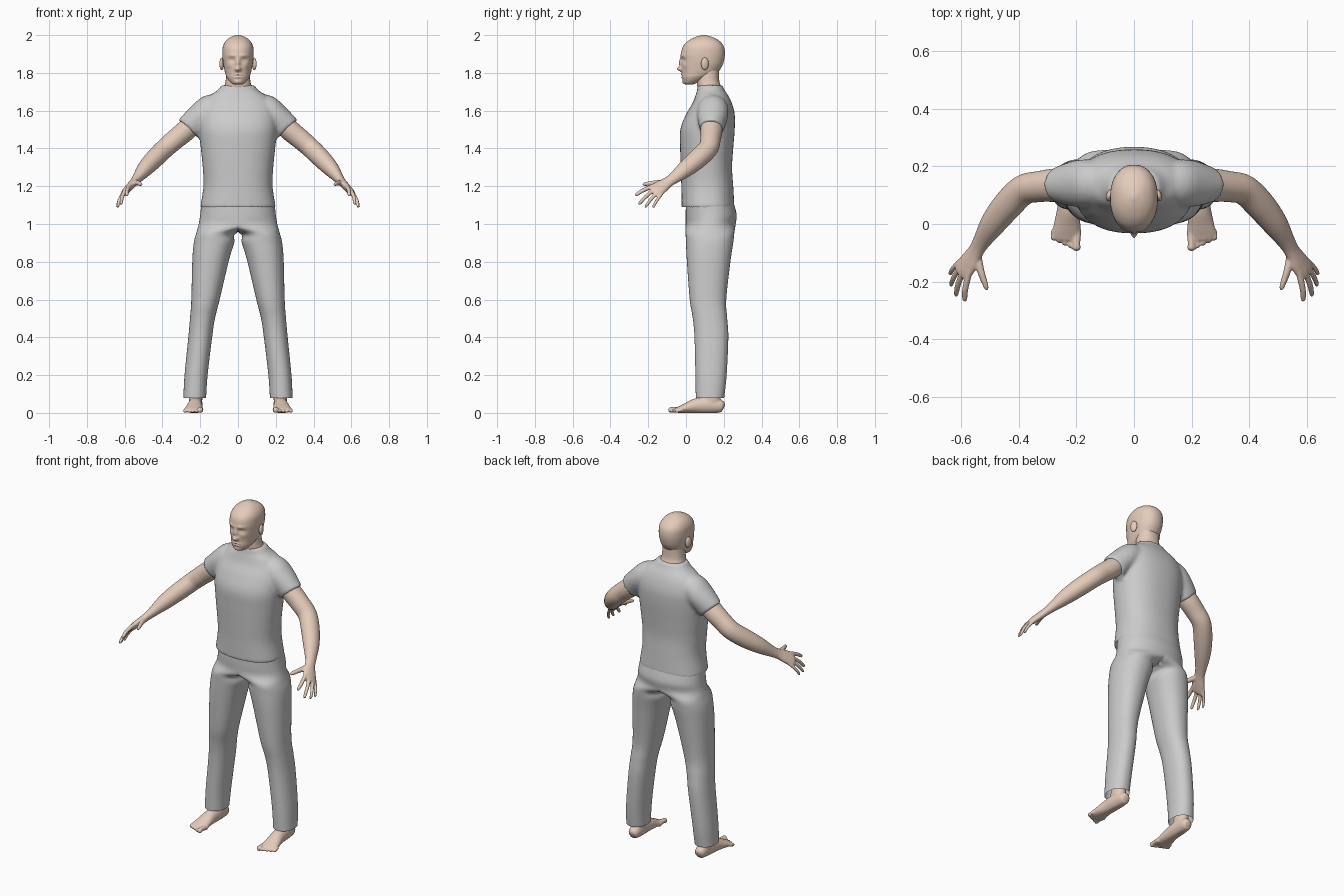
import bpy, bmesh
from math import cos, sin, pi, exp
from mathutils import Vector, Matrix

if "Cube" in bpy.data.objects:
    bpy.data.objects.remove(bpy.data.objects["Cube"])

skin = bpy.data.materials.new("skin")
skin.diffuse_color = (0.78, 0.60, 0.49, 1)
skin.use_nodes = True
skin.node_tree.nodes["Principled BSDF"].inputs["Base Color"].default_value = skin.diffuse_color


def spline(rows, k):
    """Catmull-Rom interpolation of rows of numbers, k steps per span."""
    out = []
    for i in range(len(rows) - 1):
        p0, p1, p2 = rows[max(i - 1, 0)], rows[i], rows[i + 1]
        p3 = rows[min(i + 2, len(rows) - 1)]
        for s in range(k):
            t = s / k
            out.append([0.5 * (2 * b + (c - a) * t + (2 * a - 5 * b + 4 * c - d) * t * t
                               + (3 * b - a - 3 * c + d) * t ** 3)
                        for a, b, c, d in zip(p0, p1, p2, p3)])
    return out + [list(rows[-1])]


def bridge(bm, rings, caps):
    loops = [[bm.verts.new(p) for p in r] for r in rings]
    n = len(loops[0])
    for a, b in zip(loops, loops[1:]):
        for i in range(n):
            bm.faces.new((a[i], a[(i + 1) % n], b[(i + 1) % n], b[i]))
    if caps:
        bm.faces.new(loops[0])
        bm.faces.new(loops[-1])


def ellipse(c, u, v, n, p):
    power = lambda t: (1 if t > 0 else -1) * abs(t) ** (2 / p)
    return [c + u * power(cos(2 * pi * i / n)) + v * power(sin(2 * pi * i / n)) for i in range(n)]


def stack(bm, rows, k=6, n=48, p=2.2, caps=True):
    """Horizontal sections: (z, centre x, half width, front y, back y)."""
    rings = [ellipse(Vector((x, (f + b) / 2, z)), Vector((a, 0, 0)), Vector((0, (b - f) / 2, 0)), n, p)
             for z, x, a, f, b in spline(rows, k)]
    bridge(bm, rings, caps)


def tube(bm, rows, ref, k=5, n=24):
    """Sections along a path: (x, y, z, radius along ref, radius across)."""
    pts = spline(rows, k)
    rings = []
    for i, r in enumerate(pts):
        t = (Vector(pts[min(i + 1, len(pts) - 1)][:3]) - Vector(pts[max(i - 1, 0)][:3])).normalized()
        u = (ref - t * ref.dot(t)).normalized()
        rings.append(ellipse(Vector(r[:3]), u * r[3], t.cross(u) * r[4], n, 2))
    bridge(bm, rings, True)


def finish(name, bm, mat=None, voxel=0, mirror=False):
    bmesh.ops.recalc_face_normals(bm, faces=bm.faces[:])
    for f in bm.faces:
        f.smooth = True
    me = bpy.data.meshes.new(name)
    bm.to_mesh(me)
    bm.free()
    ob = bpy.data.objects.new(name, me)
    bpy.context.collection.objects.link(ob)
    if mat:
        me.materials.append(mat)
    if voxel:
        m = ob.modifiers.new("fuse", 'REMESH')
        m.mode, m.voxel_size, m.use_smooth_shade = 'VOXEL', voxel, True
        s = ob.modifiers.new("soften", 'SMOOTH')
        s.factor, s.iterations = 0.5, 4
    if mirror:
        ob.modifiers.new("mirror", 'MIRROR')
    return ob


# Shirt: torso and two sleeves fused, open at the hem
bm = bmesh.new()
stack(bm, [(1.085, 0, .201, -.024, .257), (1.2, 0, .183, -.025, .25), (1.3, 0, .187, -.028, .244),
           (1.4, 0, .197, -.031, .25), (1.5, 0, .206, -.03, .258), (1.58, 0, .205, .0, .258),
           (1.64, 0, .185, .035, .243), (1.68, 0, .15, .05, .224), (1.705, 0, .112, .058, .207),
           (1.735, 0, .086, .062, .192)], p=2.3)
for s in (1, -1):
    tube(bm, [(s * .10, .142, 1.615, .07, .07), (s * .15, .142, 1.605, .082, .078),
              (s * .2, .14, 1.568, .081, .072), (s * .262, .135, 1.503, .063, .073)], Vector((0, 1, 0)), n=32)
shirt = finish("shirt", bm, voxel=.01)
bpy.context.view_layer.objects.active = shirt
for m in ("fuse", "soften"):
    bpy.ops.object.modifier_apply(modifier=m)
bm = bmesh.new()
bm.from_mesh(shirt.data)
bm.normal_update()
hem = [f for f in bm.faces if f.normal.z < -.6 and f.calc_center_median().z < 1.11]
bmesh.ops.delete(bm, geom=hem, context='FACES')
bm.to_mesh(shirt.data)
bm.free()

# Trousers: one half, sections clamped at the middle plane, then mirrored
bm = bmesh.new()
stack(bm, [(1.12, 0, .192, .0, .25), (1.05, 0, .2, -.002, .268), (1.0, 0, .208, -.002, .263),
           (.955, .111, .109, -.002, .256), (.9, .127, .107, .0, .25), (.8, .146, .096, .005, .235),
           (.6, .172, .075, .02, .213), (.5, .188, .066, .036, .218), (.4, .2, .063, .045, .224),
           (.2, .222, .061, .05, .215), (.08, .229, .06, .052, .202)], n=64, caps=False)
for v in bm.verts:
    v.co.x = max(v.co.x, 0)
middle = [f for f in bm.faces if all(v.co.x < 1e-5 for v in f.verts)]
bmesh.ops.delete(bm, geom=middle, context='FACES')
finish("trousers", bm, mirror=True)

# Head: smooth skull with soft bumps for the face (x, z, height, spread x, spread z)
bm = bmesh.new()
stack(bm, [(1.738, 0, .018, .0, .035), (1.748, 0, .038, -.012, .065), (1.775, 0, .059, -.02, .12),
           (1.80, 0, .068, -.021, .165), (1.83, 0, .075, -.022, .188), (1.86, 0, .08, -.024, .2),
           (1.90, 0, .083, -.026, .206), (1.94, 0, .08, -.016, .2), (1.97, 0, .064, .012, .176),
           (1.99, 0, .038, .05, .138), (2.0, 0, .01, .085, .105)], k=8, n=96)
bumps = [(0, 1.852, .014, .011, .026), (0, 1.82, .024, .015, .012), (.033, 1.868, -.010, .016, .010),
         (.033, 1.867, .005, .010, .005), (.03, 1.892, .005, .022, .008), (0, 1.791, .006, .022, .004),
         (0, 1.777, .006, .019, .004), (0, 1.75, .006, .02, .011), (.045, 1.838, .004, .015, .014)]
for v in bm.verts:
    if v.co.y < .06:
        x, z = abs(v.co.x), v.co.z
        v.co.y -= sum(h * exp(-((x - bx) / sx) ** 2 - ((z - bz) / sz) ** 2) for bx, bz, h, sx, sz in bumps)
finish("head", bm, skin)

# Ears
bm = bmesh.new()
bmesh.ops.create_uvsphere(bm, u_segments=20, v_segments=12, radius=1,
                          matrix=Matrix.Translation((.086, .1, 1.848)) @ Matrix.Rotation(.3, 4, 'Z')
                          @ Matrix.Diagonal((.011, .021, .033, 1)))
finish("ears", bm, skin, mirror=True)

# Neck
bm = bmesh.new()
stack(bm, [(1.66, 0, .09, .075, .2), (1.72, 0, .075, .062, .188), (1.76, 0, .065, .056, .176),
           (1.84, 0, .06, .06, .175)])
finish("neck", bm, skin)

# Arms with palm, fingers and thumb
bm = bmesh.new()
across = Vector((.037, .045, -.045))
tube(bm, [(.2, .135, 1.57, .055, .055), (.27, .135, 1.5, .058, .056), (.33, .13, 1.45, .054, .054),
          (.385, .118, 1.402, .053, .052), (.44, .065, 1.348, .053, .05), (.49, .002, 1.295, .046, .043),
          (.53, -.06, 1.246, .033, .028), (.55, -.095, 1.222, .031, .022), (.575, -.135, 1.195, .041, .02),
          (.597, -.165, 1.172, .041, .017), (.602, -.175, 1.165, .032, .01)], across, n=32)
fingers = [((.575, -.18, 1.197), (.59, -.268, 1.152)), ((.596, -.172, 1.178), (.62, -.25, 1.105)),
           ((.607, -.155, 1.163), (.638, -.215, 1.09)), ((.61, -.135, 1.15), (.641, -.175, 1.088))]
for i, (base, tip) in enumerate(fingers):
    a, b = Vector(base), Vector(tip)
    r = .0115 - .0008 * i
    back = a - (b - a) * .2
    mid = (a + b) / 2 + Vector((.004, 0, .005))
    near = a.lerp(b, .94)
    tube(bm, [(*back, r, r), (*mid, r * .95, r * .95), (*near, r * .75, r * .75), (*b, .002, .002)],
         across, n=14)
tube(bm, [(.548, -.1, 1.217, .017, .016), (.534, -.16, 1.218, .014, .013), (.515, -.217, 1.211, .01, .009),
          (.511, -.23, 1.208, .003, .003)], across, n=14)
finish("arms", bm, skin, voxel=.004, mirror=True)

# Feet with ankle and toes
bm = bmesh.new()
side = Vector((1, 0, 0))
stack(bm, [(.3, .22, .04, .085, .18), (.15, .225, .034, .095, .178), (.08, .225, .036, .085, .182),
           (.04, .224, .034, .07, .185)], n=32)
tube(bm, [(.222, .202, .03, .012, .012), (.222, .188, .034, .03, .032), (.224, .13, .042, .037, .045),
          (.227, .06, .038, .039, .041), (.232, 0, .025, .046, .027), (.235, -.035, .017, .049, .018),
          (.236, -.055, .014, .04, .012)], side, n=32)
for i in range(5):
    x, y, r = .198 + .02 * i, -.094 + .009 * i, .0105 if i else .0155
    tube(bm, [(x, -.02, .016, r, r), (x + .002, y + .025, r + .003, r * .85, r * .85),
              (x + .002, y + .009, r, r, r), (x + .002, y, r, r * .4, r * .4)], side, n=14)
for v in bm.verts:
    v.co.z = max(v.co.z, 0)
finish("feet", bm, skin, voxel=.0045, mirror=True)
